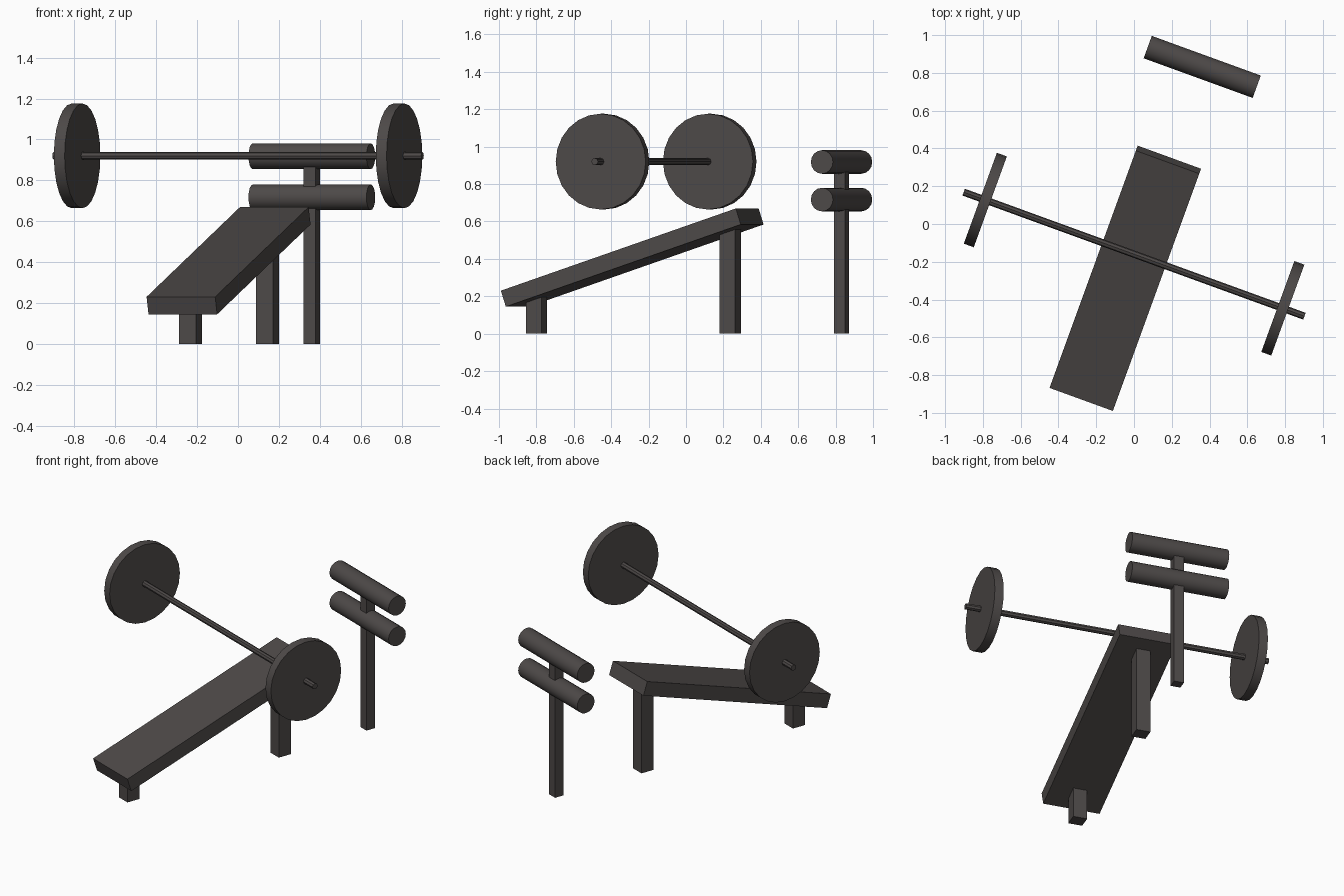
import bpy
import math
from mathutils import Matrix

default_cube = bpy.data.objects.get("Cube")
if default_cube:
    bpy.data.objects.remove(default_cube, do_unlink=True)

# One dark warm grey for everything
grey = bpy.data.materials.new("dark warm grey")
colour = (0.075, 0.067, 0.065, 1)
grey.diffuse_color = colour
grey.use_nodes = True
grey.node_tree.nodes["Principled BSDF"].inputs["Base Color"].default_value = colour

# The whole set is turned about the vertical axis; parts share one centre line
TURN = Matrix.Rotation(math.radians(-20), 4, "Z")
CENTRE_X = 0.055
BAR_Y, BAR_Z = -0.15, 0.92
POST_Y = 0.905


def finish(obj, name, location, rotation=Matrix()):
    obj.name = name
    obj.matrix_world = TURN @ Matrix.Translation(location) @ rotation
    obj.data.materials.append(grey)
    return obj


def box(name, location, size, tilt=0):
    bpy.ops.mesh.primitive_cube_add(size=1)
    obj = bpy.context.object
    obj.data.transform(Matrix.Diagonal((*size, 1)))
    return finish(obj, name, location, Matrix.Rotation(tilt, 4, "X"))


def rod(name, location, radius, length, sides):
    """Cylinder lying across the bench."""
    bpy.ops.mesh.primitive_cylinder_add(vertices=sides, radius=radius, depth=length)
    obj = finish(bpy.context.object, name, location, Matrix.Rotation(math.pi / 2, 4, "Y"))
    bpy.ops.object.shade_smooth_by_angle(angle=math.radians(30))
    return obj


def upright(name, y, width, height):
    return box(name, (CENTRE_X, y, height / 2), (width, width, height))


# Sloping bench and its legs
box("bench_pad", (CENTRE_X, -0.286, 0.407), (0.357, 1.407, 0.09), math.radians(18.2))
upright("front_leg", -0.83, 0.088, 0.2)
upright("back_leg", 0.272, 0.088, 0.56)

# Barbell
rod("bar", (CENTRE_X, BAR_Y, BAR_Z), 0.019, 1.92, 8)
for side, sign in (("right", -1), ("left", 1)):
    rod(side + "_weight_plate", (CENTRE_X + sign * 0.838, BAR_Y, BAR_Z), 0.256, 0.056, 24)

# Roller stand behind the bench
upright("stand_post", POST_Y, 0.062, 0.9)
for name, height in (("lower_roller", 0.717), ("upper_roller", 0.918)):
    rod(name, (CENTRE_X, POST_Y, height), 0.063, 0.614, 16)
